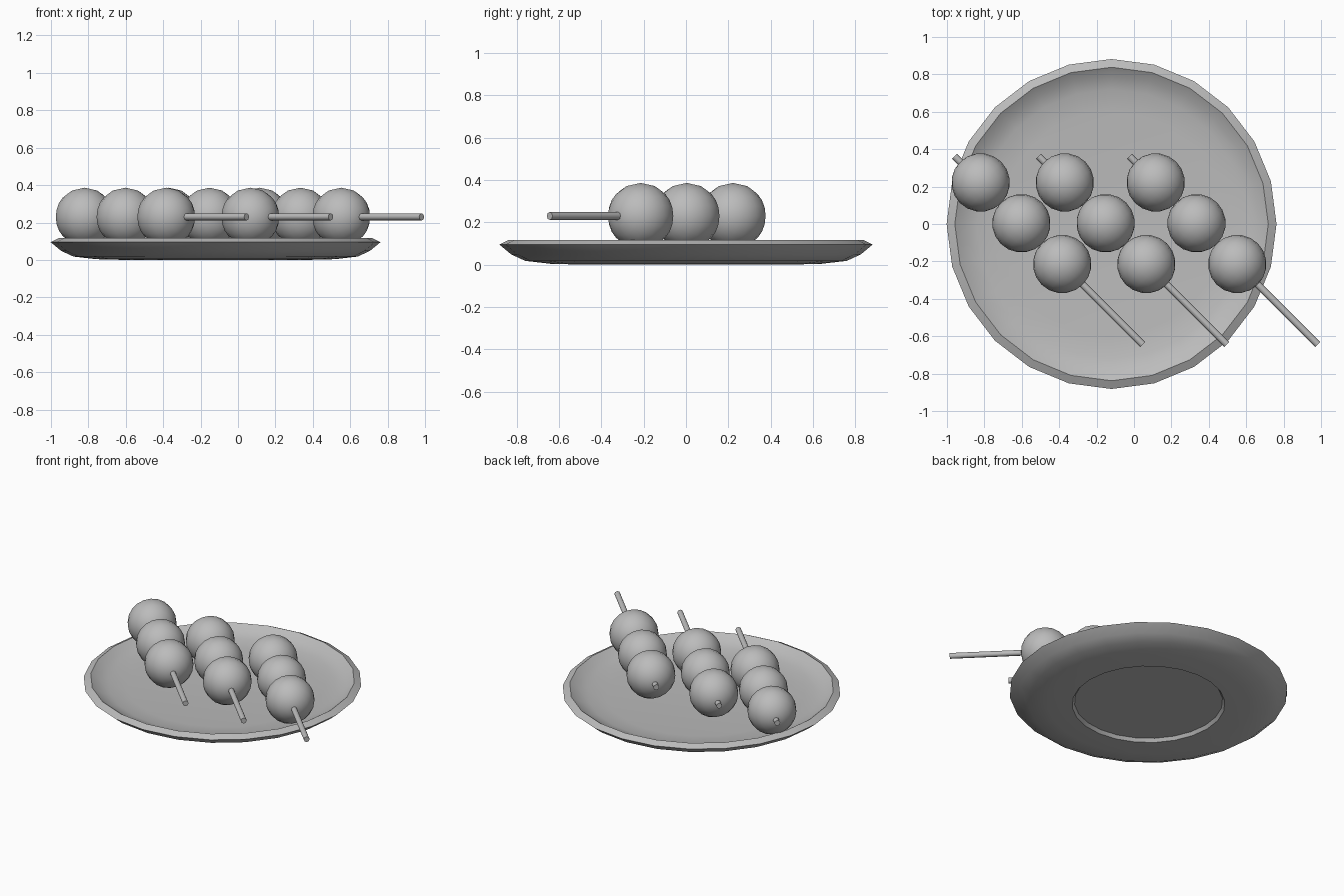
import bpy
import bmesh
import math
from mathutils import Matrix, Vector

cube = bpy.data.objects.get("Cube")
if cube:
    bpy.data.objects.remove(cube, do_unlink=True)

clay = bpy.data.materials.new("plain grey")
clay.use_nodes = True
clay.diffuse_color = (0.5, 0.5, 0.5, 1)
clay.node_tree.nodes["Principled BSDF"].inputs["Base Color"].default_value = (0.5, 0.5, 0.5, 1)


def finish(name, bm, location, angle=30):
    """Turn a bmesh into a smooth shaded object."""
    bmesh.ops.recalc_face_normals(bm, faces=bm.faces)
    mesh = bpy.data.meshes.new(name)
    bm.to_mesh(mesh)
    bm.free()
    mesh.materials.append(clay)
    obj = bpy.data.objects.new(name, mesh)
    obj.location = location
    bpy.context.collection.objects.link(obj)
    bpy.ops.object.select_all(action="DESELECT")
    obj.select_set(True)
    bpy.context.view_layer.objects.active = obj
    bpy.ops.object.shade_smooth_by_angle(angle=math.radians(angle))
    return obj


# Plate: (radius, height) profile from the recessed foot, round the rim, to the floor
profile = [(0, 0.022), (0.47, 0.022), (0.485, 0), (0.64, 0.004), (0.76, 0.018),
           (0.825, 0.048), (0.882, 0.095), (0.838, 0.117), (0.79, 0.085),
           (0.72, 0.064), (0.6, 0.054), (0, 0.05)]
bm = bmesh.new()
verts = [bm.verts.new((r, 0, z)) for r, z in profile]
edges = [bm.edges.new(pair) for pair in zip(verts, verts[1:])]
bmesh.ops.spin(bm, geom=verts + edges, cent=(0, 0, 0), axis=(0, 0, 1),
               angle=math.tau, steps=24)
bmesh.ops.remove_doubles(bm, verts=bm.verts, dist=0.001)
finish("plate", bm, (-0.12, 0, 0))

# Skewers: three parallel sticks, each holding three dumplings
direction = Vector((1, -1, 0))
along = direction.to_track_quat("Z", "Y").to_matrix().to_4x4()
back, front = -0.358, 0.648
for i, x in enumerate((-0.602, -0.152, 0.334), 1):
    centre = Vector((x, 0.004, 0.23))

    bm = bmesh.new()
    bmesh.ops.create_cone(bm, cap_ends=True, segments=8, radius1=0.019, radius2=0.019,
                          depth=(front - back) * math.sqrt(2), matrix=along)
    finish(f"stick_{i}", bm, centre + direction * (front + back) / 2, 50)

    for j, offset in enumerate((-0.218, 0, 0.218), 1):
        bm = bmesh.new()
        bmesh.ops.create_uvsphere(bm, u_segments=20, v_segments=10, radius=0.156, matrix=along)
        finish(f"dumpling_{i}_{j}", bm, centre + direction * offset, 60)
